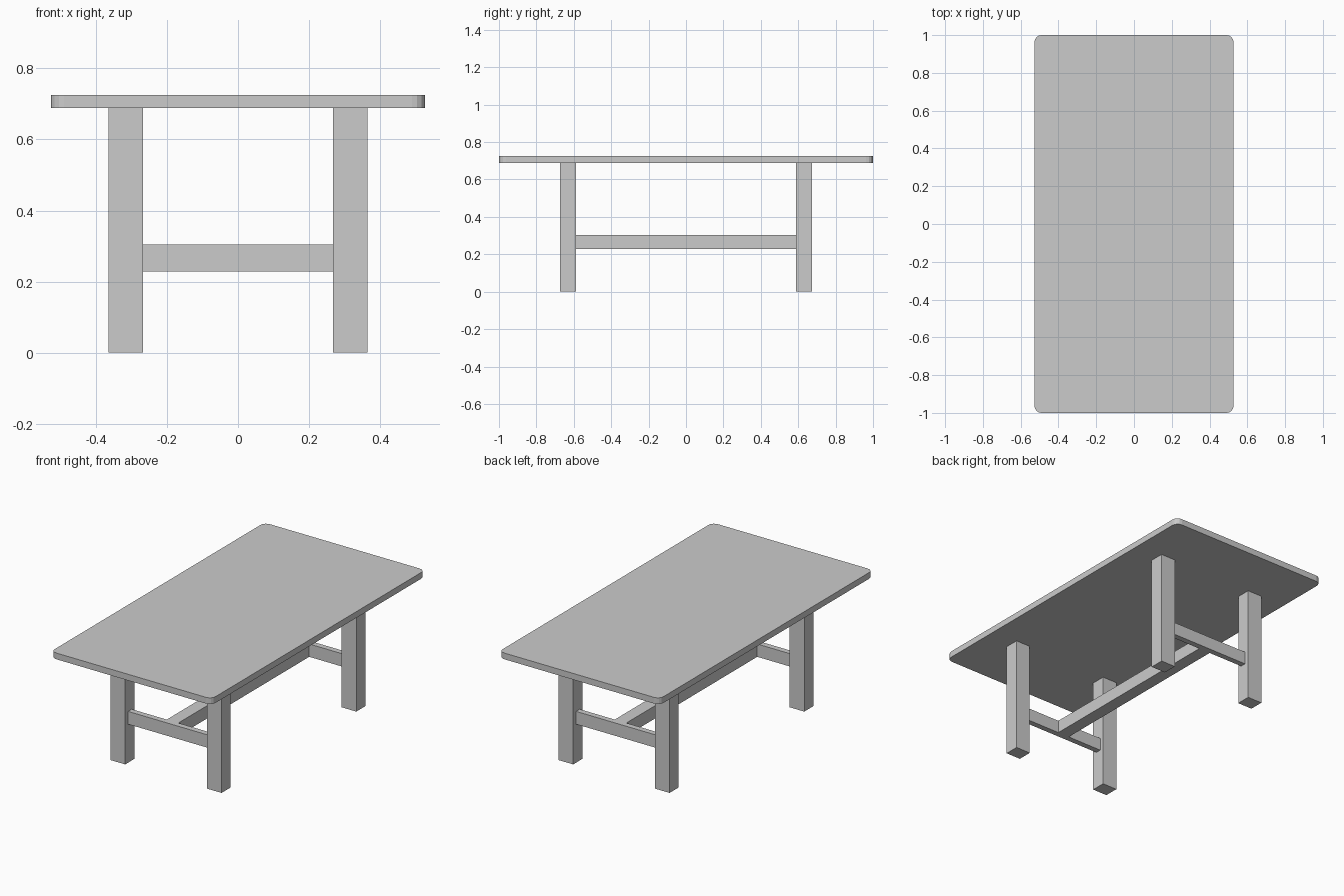
import bpy, bmesh

if "Cube" in bpy.data.objects:
    bpy.data.objects.remove(bpy.data.objects["Cube"])


def box(name, x0, x1, y0, y1, z0, z1):
    bm = bmesh.new()
    bmesh.ops.create_cube(bm, size=1)
    for v in bm.verts:
        v.co.x = x1 if v.co.x > 0 else x0
        v.co.y = y1 if v.co.y > 0 else y0
        v.co.z = z1 if v.co.z > 0 else z0
    mesh = bpy.data.meshes.new(name)
    bm.to_mesh(mesh)
    bm.free()
    ob = bpy.data.objects.new(name, mesh)
    bpy.context.collection.objects.link(ob)
    return ob


# Tabletop with rounded vertical corners
top = box("tabletop", -0.527, 0.527, -1, 1, 0.688, 0.725)
bm = bmesh.new()
bm.from_mesh(top.data)
corners = [e for e in bm.edges if abs(e.verts[0].co.z - e.verts[1].co.z) > 0.01]
bmesh.ops.bevel(bm, geom=corners, offset=0.037, segments=4, profile=0.5, affect='EDGES')
bm.to_mesh(top.data)
bm.free()

# Legs and end stretchers
for sy, end in ((-1, "front"), (1, "back")):
    ys = sorted((sy * 0.588, sy * 0.674))
    for sx, side in ((-1, "left"), (1, "right")):
        xs = sorted((sx * 0.268, sx * 0.364))
        box(f"{end}_{side}_leg", *xs, *ys, 0, 0.688)
    ys = sorted((sy * 0.613, sy * 0.647))
    box(f"{end}_stretcher", -0.268, 0.268, *ys, 0.228, 0.304)

# Long central stretcher
box("long_stretcher", -0.038, 0.038, -0.613, 0.613, 0.228, 0.304)
